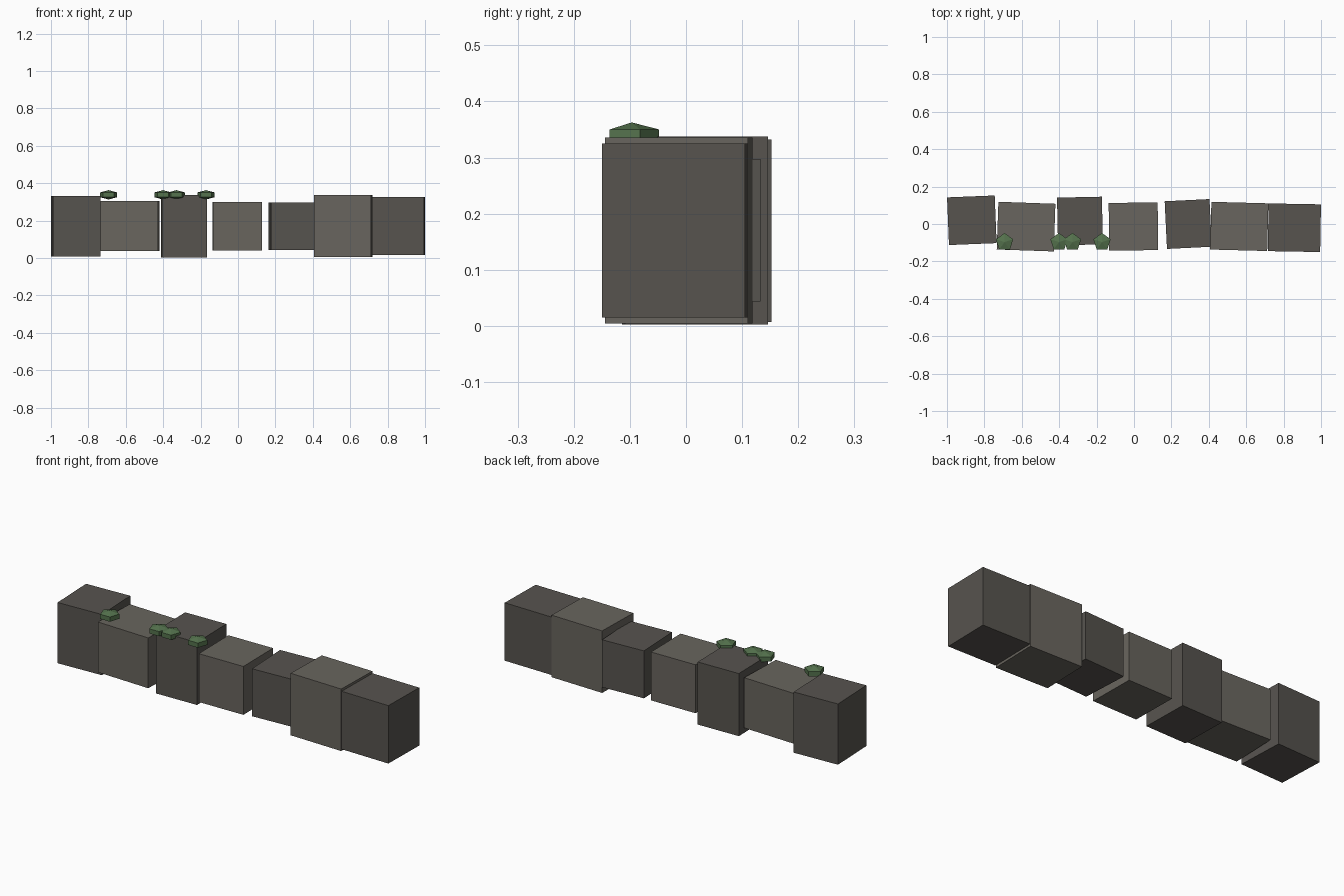
import bpy, bmesh, math

if "Cube" in bpy.data.objects:
    bpy.data.objects.remove(bpy.data.objects["Cube"])


def material(name, rgb):
    m = bpy.data.materials.new(name)
    m.diffuse_color = (*rgb, 1)
    m.use_nodes = True
    m.node_tree.nodes["Principled BSDF"].inputs["Base Color"].default_value = m.diffuse_color
    return m


DARK = material("dark_stone", (0.095, 0.088, 0.078))
LIGHT = material("light_stone", (0.14, 0.13, 0.112))
GREEN = material("moss_green", (0.09, 0.17, 0.075))
DEPTH = 0.255


def add_object(name, bm, mat, loc, rot=0):
    bmesh.ops.recalc_face_normals(bm, faces=bm.faces)
    mesh = bpy.data.meshes.new(name)
    bm.to_mesh(mesh)
    bm.free()
    mesh.materials.append(mat)
    ob = bpy.data.objects.new(name, mesh)
    ob.location = loc
    ob.rotation_euler.z = math.radians(rot)
    bpy.context.collection.objects.link(ob)


def stone(i, x, y, width, z0, z1, rot):
    bm = bmesh.new()
    bmesh.ops.create_cube(bm, size=1)
    bmesh.ops.scale(bm, vec=(width, DEPTH, z1 - z0), verts=bm.verts)
    add_object(f"stone_{i + 1}", bm, LIGHT if i % 2 else DARK,
               (x, y, (z0 + z1) / 2), rot)


def moss(i, x):
    # five-sided flattened clump: two rings and two poles
    bm = bmesh.new()
    r, h = 0.0486, 0.0125
    low, high = [[bm.verts.new((r * math.cos(a), r * math.sin(a), z))
                  for a in (math.radians(90 + 72 * k) for k in range(5))]
                 for z in (-h, h)]
    bottom, top = bm.verts.new((0, 0, -2 * h)), bm.verts.new((0, 0, 2 * h))
    for k in range(5):
        n = (k + 1) % 5
        bm.faces.new((low[k], low[n], high[n], high[k]))
        bm.faces.new((high[k], high[n], top))
        bm.faces.new((low[n], low[k], bottom))
    add_object(f"moss_{i + 1}", bm, GREEN, (x, -0.0967, 0.3375))


# Row of slightly turned stones: x, y, width, bottom, top, turn
STONES = [
    (-0.867, 0.02, 0.255, 0.007, 0.332, 2.3),
    (-0.577, -0.014, 0.305, 0.036, 0.305, -2),
    (-0.289, 0.016, 0.24, 0.002, 0.337, 1.2),
    (-0.003, -0.0135, 0.262, 0.04, 0.299, 0.7),
    (0.29, 0.0, 0.24, 0.043, 0.297, 2.8),
    (0.563, -0.013, 0.305, 0.004, 0.336, -1.5),
    (0.8575, -0.02, 0.28, 0.015, 0.325, -1),
]
for i, s in enumerate(STONES):
    stone(i, *s)

# Moss clumps along the front top edge
for i, x in enumerate((-0.692, -0.401, -0.329, -0.171)):
    moss(i, x)
